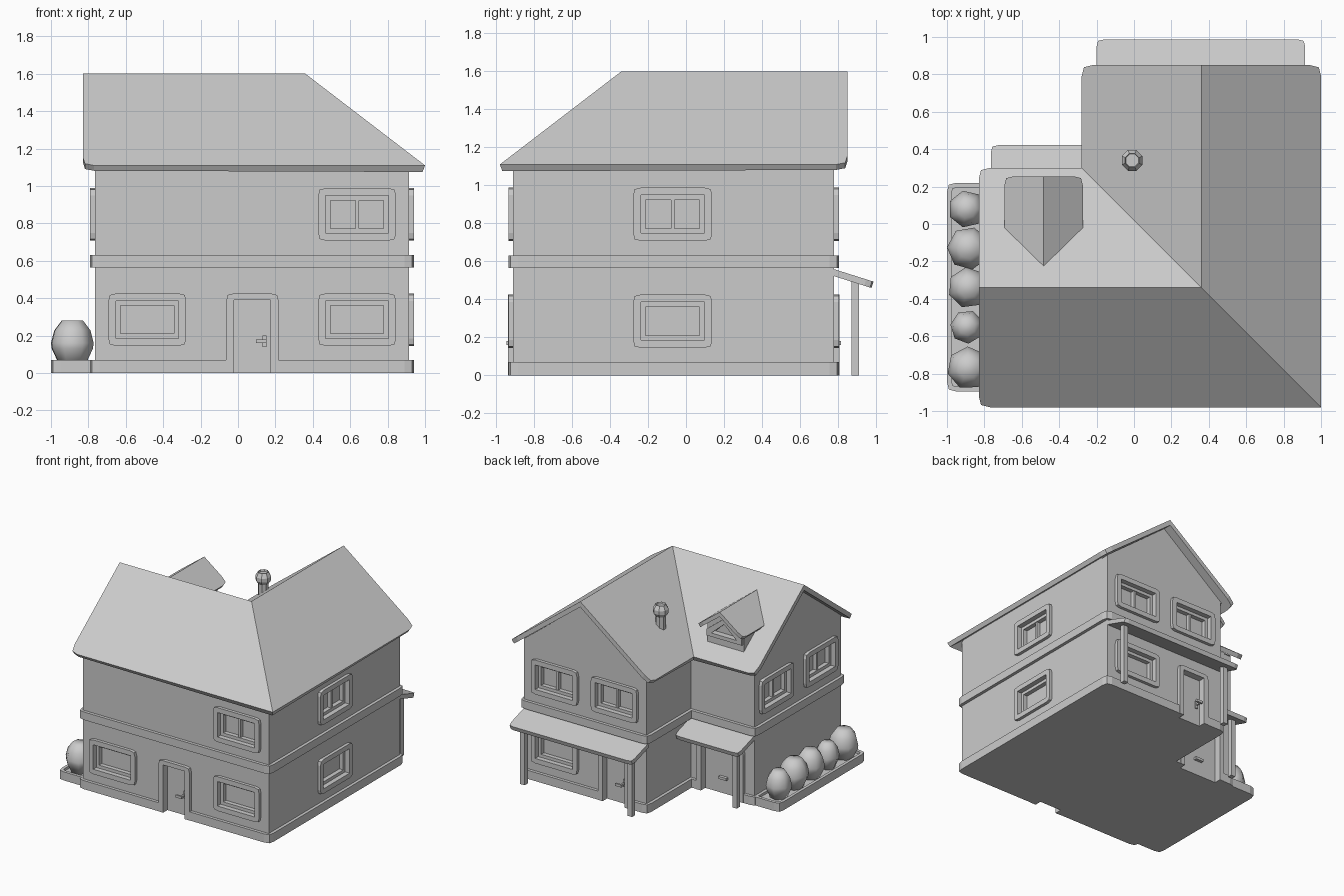
import bpy, bmesh, math
from mathutils import Matrix, Vector

if "Cube" in bpy.data.objects:
    bpy.data.objects.remove(bpy.data.objects["Cube"])

I = Matrix.Identity(4)


def finish(name, bm, M=I, smooth=False):
    bmesh.ops.remove_doubles(bm, verts=bm.verts, dist=1e-5)
    bmesh.ops.recalc_face_normals(bm, faces=bm.faces)
    for f in bm.faces:
        f.smooth = smooth
    me = bpy.data.meshes.new(name)
    bm.to_mesh(me)
    bm.free()
    me.transform(M)
    ob = bpy.data.objects.new(name, me)
    bpy.context.collection.objects.link(ob)
    return ob


def rounded(pts):
    """Outline from (x, y[, corner radius]); corners get two segments."""
    out = []
    for i, p in enumerate(pts):
        c = Vector(p[:2])
        if len(p) < 3 or p[2] == 0:
            out.append(c)
            continue
        a = c + (Vector(pts[i - 1][:2]) - c).normalized() * p[2]
        b = c + (Vector(pts[(i + 1) % len(pts)][:2]) - c).normalized() * p[2]
        out += [a, a * 0.2 + c * 0.6 + b * 0.2, b]
    return out


def rect(x0, x1, y0, y1, r=0):
    return [(x0, y0, r), (x1, y0, r), (x1, y1, r), (x0, y1, r)]


def plate(name, loops, lo, hi, M=I):
    """Extruded outline; further loops are holes."""
    cu = bpy.data.curves.new(name, 'CURVE')
    cu.dimensions, cu.fill_mode, cu.extrude = '2D', 'BOTH', (hi - lo) / 2
    for loop in loops:
        pts = rounded(loop)
        s = cu.splines.new('POLY')
        s.points.add(len(pts) - 1)
        for q, p in zip(s.points, pts):
            q.co = (p.x, p.y, 0, 1)
        s.use_cyclic_u = True
    tmp = bpy.data.objects.new(name, cu)
    bpy.context.collection.objects.link(tmp)
    dg = bpy.context.evaluated_depsgraph_get()
    me = bpy.data.meshes.new_from_object(tmp.evaluated_get(dg))
    bm = bmesh.new()
    bm.from_mesh(me)
    bpy.data.objects.remove(tmp)
    bpy.data.meshes.remove(me)
    return finish(name, bm, M @ Matrix.Translation((0, 0, (lo + hi) / 2)))


def box(name, x0, x1, y0, y1, z0, z1, M=I):
    return plate(name, [rect(x0, x1, y0, y1)], z0, z1, M)


def lathe(name, prof, n, loc, smooth=False, turn=0.0):
    bm = bmesh.new()
    rings = [[bm.verts.new((r * math.cos(turn + 2 * math.pi * k / n),
                            r * math.sin(turn + 2 * math.pi * k / n), z)) for k in range(n)]
             for r, z in prof]
    for a, b in zip(rings, rings[1:]):
        for k in range(n):
            bm.faces.new((a[k], a[(k + 1) % n], b[(k + 1) % n], b[k]))
    bm.faces.new(rings[0][::-1])
    bm.faces.new(rings[-1])
    return finish(name, bm, Matrix.Translation(loc), smooth)


def roof(name, slopes, thick):
    """Slabs from plan outlines, each with its own height function."""
    bm = bmesh.new()
    for outline, height in slopes:
        bm.faces.new([bm.verts.new((p.x, p.y, height(p.x, p.y))) for p in rounded(outline)])
    ob = finish(name, bm)
    if ob.data.polygons[0].normal.z < 0:
        ob.data.flip_normals()
    m = ob.modifiers.new('thickness', 'SOLIDIFY')
    m.thickness, m.offset, m.use_even_offset = thick, -1, True
    return ob


def wall_frame(deg, x, y, z=0.0):
    """Local x along the wall, y up, z outward."""
    return (Matrix.Translation((x, y, z)) @ Matrix.Rotation(math.radians(deg), 4, 'Z')
            @ Matrix.Rotation(math.pi / 2, 4, 'X'))


# L-shaped plan
def plan(o, r=0):
    return [(-.765 - o, -.91 - o, r), (.915 + o, -.91 - o, r), (.915 + o, .78 + o, r),
            (-.19 - o, .78 + o, r), (-.19 - o, .21 + o), (-.765 - o, .21 + o, r)]


walls = plate('walls', [plan(0)], 0, 1.13)
base = plate('base_course', [plan(.025, .05)], 0, .07)
plate('floor_band', [plan(.025, .05)], .565, .63)
cutters = []


def window(M, mullion):
    cutters.append(box('cutter', -.168, .168, -.1, .1, -.05, .05, M))
    plate('window_frame', [rect(-.208, .208, -.14, .14, .04), rect(-.168, .168, -.1, .1)], -.002, .025, M)
    plate('window_sash', [rect(-.168, .168, -.1, .1), rect(-.142, .142, -.075, .075)], -.05, -.015, M)
    if mullion:
        box('window_mullion', -.01, .01, -.075, .075, -.05, -.02, M)


def door(M, w=.098, handle=True):
    cutters.append(box('cutter', -w, w, -.02, .39, -.03, .1, M))
    o = w + .042
    plate('door_frame', [[(-o, 0), (-w, 0), (-w, .39), (w, .39), (w, 0), (o, 0),
                          (o, .425, .04), (-o, .425, .04)]], -.03, .027, M)
    box('door_leaf', -w, w, 0, .39, -.04, -.03, M)
    if handle:
        box('door_handle_plate', .055, .075, .14, .2, -.03, -.02, M)
        box('door_handle_stem', .058, .072, .163, .177, -.02, .025, M)
        box('door_handle_lever', .02, .075, .16, .18, .02, .035, M)
    else:
        box('garage_handle', -.035, .035, .12, .14, -.03, -.005, M)


# Windows: wall angle, x, y, height, mullion
LOW, UP = .285, .848
for deg, x, y, z, mul in [(0, -.485, -.91, LOW, 0), (0, .637, -.91, LOW, 0), (0, .637, -.91, UP, 1),
                          (90, .915, -.07, LOW, 0), (90, .915, -.07, UP, 1),
                          (180, .63, .78, LOW, 0), (180, .63, .78, UP, 1), (180, .09, .78, UP, 1),
                          (270, -.765, -.06, UP, 1), (270, -.765, -.63, UP, 1)]:
    window(wall_frame(deg, x, y, z), mul)
door(wall_frame(0, .077, -.91))
door(wall_frame(180, .09, .78))
door(wall_frame(180, -.47, .21), .17, False)

# Cut the openings
bpy.ops.object.select_all(action='DESELECT')
for c in cutters:
    c.select_set(True)
bpy.context.view_layer.objects.active = cutters[0]
bpy.ops.object.join()
cutter = cutters[0]
cutter.hide_render = True
for ob in (walls, base):
    m = ob.modifiers.new('openings', 'BOOLEAN')
    m.object, m.operation, m.solver = cutter, 'DIFFERENCE', 'EXACT'
    bpy.context.view_layer.objects.active = ob
    bpy.ops.object.modifier_apply(modifier=m.name)
bpy.data.objects.remove(cutter)

# Gable walls
gable = [(-.56, 1.12), (.56, 1.12), (0, 1.555)]
plate('left_gable', [gable], -.06, 0, wall_frame(270, -.765, -.345))
plate('back_gable', [gable], -.06, 0, wall_frame(180, .36, .78))

# Main roof: two ridges meeting in a hip and a valley
K, R = .766, .06
A, B, C, V, H = (-.83, -.34), (.36, .85), (.36, -.34), (-.28, .30), (1, -.98)
roof('main_roof', [
    ([A, (-.83, -.98, R), H, C], lambda x, y: 1.6 + K * (y + .34)),
    ([C, H, (1, .85, R), B], lambda x, y: 1.6 - K * (x - .36)),
    ([C, B, (-.28, .85, R), V], lambda x, y: 1.6 + K * (x - .36)),
    ([A, C, V, (-.83, .30, R)], lambda x, y: 1.6 - K * (y + .34))], .036)

# Dormer
DX = -.483
dz = lambda x, y: 1.512 - .75 * abs(x - DX)
R0, R1 = (DX, -.225), (DX, .255)
roof('dormer_roof', [
    ([R0, R1, (DX - .21, .255, .05), (DX - .21, -.02)], dz),
    ([R0, (DX + .21, -.02), (DX + .21, .255, .05), R1], dz)], .03)
DM = wall_frame(180, DX, .18)
plate('dormer_wall', [[(-.165, 1.15), (.165, 1.15), (.165, 1.352), (0, 1.476), (-.165, 1.352)],
                      [(-.115, 1.29), (.115, 1.29), (0, 1.39)]], -.2, 0, DM)
plate('dormer_window_frame', [[(-.16, 1.26), (.16, 1.26), (.16, 1.31), (0, 1.435), (-.16, 1.31)],
                              [(-.115, 1.29), (.115, 1.29), (0, 1.39)]], 0, .02, DM)
plate('dormer_glass', [[(-.12, 1.28), (.12, 1.28), (0, 1.4)]], -.05, -.03, DM)

# Chimney pipe
lathe('chimney', [(.04, 1.25), (.04, 1.39), (.06, 1.42), (.06, 1.45), (.04, 1.485), (.036, 1.47)],
      8, (-.01, .34, 0), turn=math.pi / 8)

# Porch canopies with posts
for x0, x1, y, posts in [(-.20, .915, .775, (-.13, .84)), (-.765, -.19, .21, (-.68,))]:
    M = Matrix.Translation((0, y, .56)) @ Matrix.Rotation(math.radians(-17.5), 4, 'X')
    plate('porch_canopy', [[(x0, 0), (x1, 0), (x1, .222, .04), (x0, .222, .04)]], -.035, 0, M)
    for px in posts:
        box('porch_post', px - .02, px + .02, y + .095, y + .135, 0, .5)

# Planter and bushes
plate('planter', [[(-1, -.895, .05), (-.77, -.895), (-.77, .22), (-1, .22, .05)],
                  rect(-.975, -.78, -.87, .195, .03)], 0, .07)
box('planter_soil', -.98, -.77, -.875, .2, 0, .05)
for i, (y, r) in enumerate([(.08, .1), (-.13, .115), (-.34, .11), (-.55, .09), (-.77, .115)]):
    h = .24 * (.55 + .45 * r / .115)
    lathe('bush', [(r * s, .04 + h * t) for s, t in [(.6, 0), (.97, .38), (1, .5), (.85, .78), (.5, 1)]],
          7, (-.885 if r > .1 else -.893, y, 0), True, i * 1.3)
